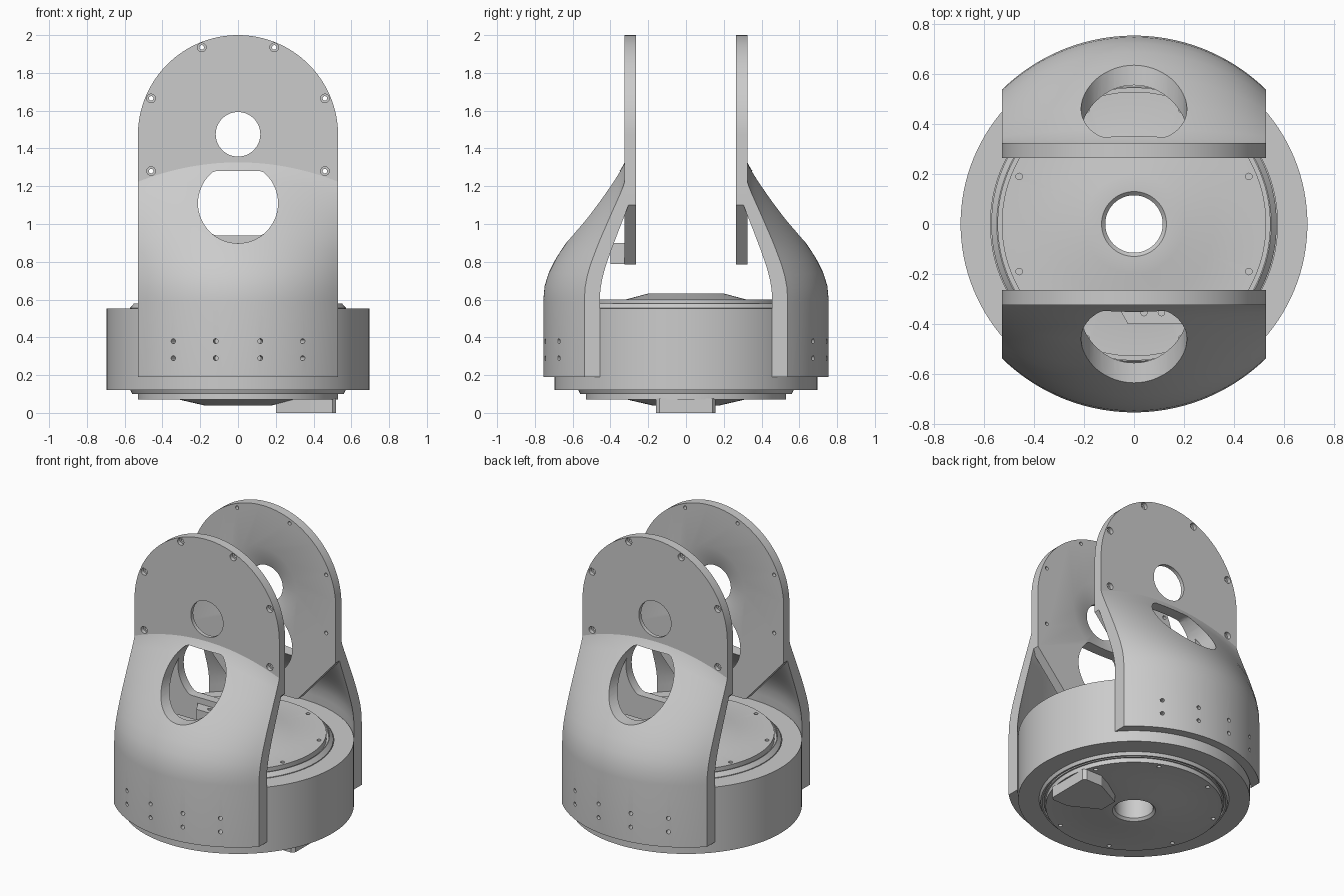
import bpy, bmesh
from math import sin, cos, pi, sqrt, radians
from mathutils import Vector

if "Cube" in bpy.data.objects:
    bpy.data.objects.remove(bpy.data.objects["Cube"])


def skin(name, rings, wrap=False):
    """Bridge equal-length closed loops of points; cap the ends unless wrapped."""
    bm = bmesh.new()
    loops = [[bm.verts.new(p) for p in ring] for ring in rings]
    n = len(loops[0])
    pairs = list(zip(loops, loops[1:])) + ([(loops[-1], loops[0])] if wrap else [])
    for a, b in pairs:
        for i in range(n):
            j = (i + 1) % n
            bm.faces.new((a[i], a[j], b[j], b[i]))
    if not wrap:
        bm.faces.new(loops[0])
        bm.faces.new(loops[-1])
    bmesh.ops.recalc_face_normals(bm, faces=bm.faces)
    me = bpy.data.meshes.new(name)
    bm.to_mesh(me)
    bm.free()
    ob = bpy.data.objects.new(name, me)
    bpy.context.collection.objects.link(ob)
    return ob


def prism_y(name, pts, lo, hi):
    return skin(name, [[(x, y, z) for x, z in pts] for y in (lo, hi)])


def prism_z(name, pts, lo, hi):
    return skin(name, [[(x, y, z) for x, y in pts] for z in (lo, hi)])


def lathe(name, prof, n=128):
    return skin(name, [[(r * cos(2 * pi * k / n), r * sin(2 * pi * k / n), z)
                        for r, z in prof] for k in range(n)], wrap=True)


def rod(origin, direction, steps, n=16):
    """Stepped round cutter: steps are (radius, distance along direction)."""
    d = Vector(direction).normalized()
    u = d.orthogonal().normalized()
    v = d.cross(u)
    o = Vector(origin)
    return skin("cutter", [[o + d * t + (u * cos(2 * pi * k / n) + v * sin(2 * pi * k / n)) * r
                            for k in range(n)] for r, t in steps])


def cut(ob, *cutters):
    for c in cutters:
        c.hide_render = True
        bpy.context.view_layer.objects.active = ob
        m = ob.modifiers.new("cut", 'BOOLEAN')
        m.operation, m.solver, m.object = 'DIFFERENCE', 'EXACT', c
        bpy.ops.object.modifier_apply(modifier=m.name)
        bpy.data.objects.remove(c)


def smooth(ob):
    bpy.ops.object.select_all(action='DESELECT')
    ob.select_set(True)
    bpy.context.view_layer.objects.active = ob
    bpy.ops.object.shade_smooth_by_angle(angle=radians(25))


def window(z_low):
    """Round access window with flat top and optional flat bottom."""
    pts = []
    for k in range(64):
        a = 2 * pi * k / 64
        pts.append((0.212 * cos(a), min(1.28, max(z_low, 1.11 + 0.212 * sin(a)))))
    # drop the points that collapsed onto the flat edges' interior
    keep = [p for i, p in enumerate(pts)
            if not (p[1] == pts[i - 1][1] == pts[(i + 1) % 64][1])]
    return prism_y("cutter", keep, -1, 0)


# Base: outer housing ring
smooth(lathe("housing_ring", [(0.56, 0.12), (0.695, 0.12), (0.695, 0.552), (0.575, 0.552),
                              (0.575, 0.53), (0.56, 0.53)]))

# Base: rotating core with hollow shaft and stepped rims
core = lathe("motor_core", [
    (0.115, 0.055), (0.13, 0.04), (0.18, 0.04), (0.31, 0.07), (0.53, 0.07), (0.53, 0.1),
    (0.54, 0.1), (0.54, 0.11), (0.55, 0.1), (0.56, 0.1), (0.572, 0.125), (0.572, 0.555),
    (0.55, 0.58), (0.545, 0.58), (0.545, 0.56), (0.53, 0.56), (0.53, 0.6), (0.32, 0.6),
    (0.2, 0.632), (0.13, 0.632), (0.115, 0.617)])
for k in range(8):
    a = radians(22.5 + 45 * k)
    x, y = 0.498 * cos(a), 0.498 * sin(a)
    cut(core, rod((x, y, 0.58), (0, 0, 1), [(0.013, 0), (0.013, 0.1)]),
        rod((x, y, 0.085), (0, 0, -1), [(0.013, 0), (0.013, 0.1)]))
smooth(core)

# Cable connector under the base
prism_z("connector_cover", [(0.2, -0.06), (0.385, -0.16), (0.5, -0.16), (0.52, -0.14),
                            (0.52, 0.14), (0.5, 0.155), (0.385, 0.155), (0.2, 0.06)], 0, 0.075)

# Arm plate: round-topped, tapering to a tongue behind the window
arc = [(0.53 * cos(pi * k / 64), 1.47 + 0.53 * sin(pi * k / 64)) for k in range(65)]
plate = prism_y("arm_plate_front", arc + [(-0.53, 1.1), (-0.25, 0.785), (0.25, 0.785), (0.53, 1.1)],
                -0.325, -0.265)
cut(plate, window(0.94),
    rod((0, -0.4, 1.475), (0, 1, 0), [(0.118, 0), (0.118, 0.1), (0.13, 0.105), (0.25, 0.136),
                                     (0.25, 0.2)], 64))
for x, z in ((0.46, 1.28), (0.46, 1.665), (0.192, 1.935)):
    for s in (-1, 1):
        cut(plate, rod((s * x, -0.4, z), (0, 1, 0),
                       [(0.023, 0), (0.023, 0.1), (0.012, 0.1), (0.012, 0.2)]))

# Arm shell: cylindrical skirt that sweeps inward up to the plate
SWEEP = [(0, 1), (0.1, 0.985), (0.2, 0.93), (0.3, 0.845), (0.4, 0.735), (0.5, 0.62),
         (0.7, 0.365), (0.88, 0.13), (0.95, 0.045), (1, 0)]


def shell_side(x, radius, base, z_end):
    y0 = sqrt(radius ** 2 - x * x)
    return [(x, -y0, 0.19)] + [(x, -(base + (y0 - base) * f), 0.6 + t * (z_end - 0.6))
                               for t, f in SWEEP]


columns = []
for i in range(41):
    x = 0.53 * (i / 20 - 1)
    top = 1.33 - 0.1 * (x / 0.53) ** 2
    columns.append(shell_side(x, 0.755, 0.323, top) + shell_side(x, 0.699, 0.3, top - 0.11)[::-1])
shell = skin("arm_shell_front", columns)
cut(shell, window(0))
for deg in (-27, -9, 9, 27):
    d = (sin(radians(deg)), -cos(radians(deg)), 0)
    for z in (0.29, 0.38):
        cut(shell, rod((0, 0, z), d, [(0.013, 0.6), (0.013, 0.85)]))

# Rear arm is the front one turned half way round
for ob in (plate, shell):
    smooth(ob)
    rear = ob.copy()
    rear.data = ob.data.copy()
    rear.name = ob.name.replace("front", "rear")
    rear.rotation_euler = (0, 0, pi)
    bpy.context.collection.objects.link(rear)

# Small bracket on the foot of the front plate
bracket = prism_z("cable_bracket", [(-0.07, -0.32), (-0.025, -0.4), (0.252, -0.4), (0.252, -0.268),
                                    (-0.07, -0.268)], 0.787, 0.9)
for x in (0.04, 0.11):
    cut(bracket, rod((x, -0.355, 0.85), (0, 0, 1), [(0.013, 0), (0.013, 0.1)]))
